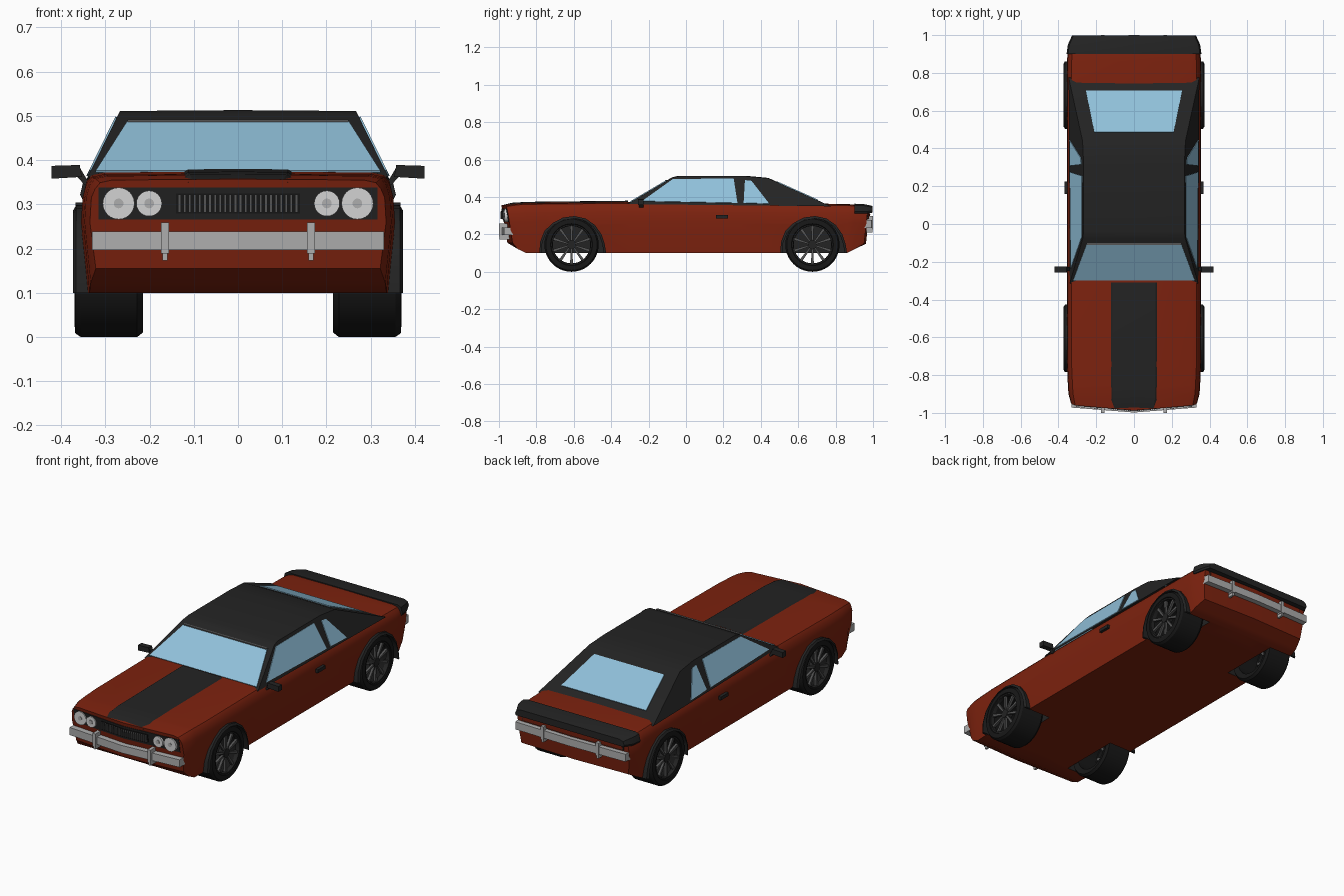
import bpy, bmesh, math
from mathutils import Vector

if "Cube" in bpy.data.objects:
    bpy.data.objects.remove(bpy.data.objects["Cube"])


def material(name, r, g, b):
    m = bpy.data.materials.new(name)
    m.diffuse_color = (r, g, b, 1)
    m.use_nodes = True
    m.node_tree.nodes["Principled BSDF"].inputs["Base Color"].default_value = m.diffuse_color
    return m


RED = material("rust red paint", 0.205, 0.016, 0.0045)
BLACK = material("satin black", 0.017, 0.017, 0.017)
TYRE = material("tyre rubber", 0.009, 0.009, 0.009)
GLASS = material("blue glass", 0.28, 0.53, 0.70)
CHROME = material("chrome", 0.42, 0.42, 0.42)
LAMP = material("lamp lens", 0.65, 0.65, 0.65)
STEEL = material("dark steel", 0.09, 0.09, 0.09)


def finish(name, bm, mats, mirror=True):
    bmesh.ops.recalc_face_normals(bm, faces=bm.faces)
    me = bpy.data.meshes.new(name)
    bm.to_mesh(me)
    bm.free()
    ob = bpy.data.objects.new(name, me)
    bpy.context.collection.objects.link(ob)
    for m in mats:
        me.materials.append(m)
    if mirror:
        mod = ob.modifiers.new("mirror", 'MIRROR')
        mod.merge_threshold = 0.0005
    return ob


def loft(name, rings, mats, wrap=False, loop=False, caps=False, mirror=True):
    """Skin between rings; wrap closes each ring, loop joins last ring to first."""
    bm = bmesh.new()
    vs = [[bm.verts.new(p) for p in r] for r in rings]
    n, k = len(rings), len(rings[0])
    for i in range(n if loop else n - 1):
        a, b = vs[i], vs[(i + 1) % n]
        for j in range(k if wrap else k - 1):
            bm.faces.new((a[j], a[(j + 1) % k], b[(j + 1) % k], b[j]))
    if caps:
        bm.faces.new(vs[0])
        bm.faces.new(vs[-1])
    return finish(name, bm, mats, mirror)


def prism(name, pts, vec, mat, mirror=True):
    v = Vector(vec)
    return loft(name, [pts, [Vector(p) + v for p in pts]], [mat], True, False, True, mirror)


def box(name, x0, x1, y0, y1, z0, z1, mat, mirror=True):
    return prism(name, [(x0, y0, z0), (x1, y0, z0), (x1, y1, z0), (x0, y1, z0)],
                 (0, 0, z1 - z0), mat, mirror)


def nose_y(x, z):
    return -0.955 - 0.16 * (z - 0.155) + 0.085 * abs(x)


def tail_y(x, z):
    return 0.962 + 0.11 * (z - 0.15) - 0.03 * abs(x)


# Body shell, lofted half sections
def section(y, w, zb, zt, f=None):
    pts = [(0, zb), (w * .96, zb), (w, .26), (w * .99, .315), (w * .965, zt - .022),
           (w * .93, zt - .008), (w * .85, zt - .002), (0, zt)]
    return [(x, f(x, z) if f else y, z) for x, z in pts]


body = loft("body_shell", [
    section(0, .335, .155, .357, nose_y), section(-.90, .347, .122, .366),
    section(-.855, .350, .10, .368), section(-.75, .355, .10, .370),
    section(-.30, .355, .10, .374), section(.27, .355, .10, .368),
    section(.75, .355, .10, .364), section(.86, .355, .10, .362),
    section(.90, .352, .12, .360), section(0, .335, .15, .350, tail_y)],
    [RED, BLACK], caps=True)

# Wheel wells cut from the body, flares and wheels
ARCH = [(-.172, .10), (-.168, .16), (-.145, .218), (-.10, .262), (-.045, .290), (.015, .298),
        (.075, .285), (.125, .250), (.160, .200), (.177, .150), (.185, .10)]
WHEELS = {"front": -.612, "rear": .676}
R = .145

for end, cy in WHEELS.items():
    s = .95
    outline = [(.205, cy + a * s, .10 + (z - .10) * s) for a, z in ARCH]
    outline = [(.205, cy - .172 * s, 0)] + outline + [(.205, cy + .185 * s, 0)]
    cutter = prism("well_cutter", outline, (.3, 0, 0), RED)
    cutter.data.materials.append(BLACK)
    for p in cutter.data.polygons:
        p.material_index = 1
    cutter.hide_render = True
    mod = body.modifiers.new("well", 'BOOLEAN')
    mod.operation = 'DIFFERENCE'
    mod.solver = 'EXACT'
    mod.object = cutter
bpy.context.view_layer.objects.active = body
for mod in list(body.modifiers):
    bpy.ops.object.modifier_apply(modifier=mod.name)
for ob in [o for o in bpy.data.objects if o.name.startswith("well_cutter")]:
    bpy.data.objects.remove(ob)

for end, cy in WHEELS.items():
    rings = []
    for a, z in ARCH:
        lip = (cy + a * .93, .10 + (z - .10) * .94)
        rings.append([(.335, cy + a, z), (.366, cy + a, z), (.373, *lip), (.335, *lip)])
    loft(end + "_fender_flare", rings, [BLACK], True, False, True)

    def around(r, x, t):
        return (x, cy + r * math.cos(t), R + r * math.sin(t))

    prof = [(.106, .225), (.135, .215), (R, .228), (R, .356), (.137, .368), (.112, .370), (.106, .360)]
    loft(end + "_tyre", [[around(r, x, math.tau * i / 40) for r, x in prof] for i in range(40)],
         [TYRE], True, True)
    # Rim hoop, hub and ten spokes
    hoop = [(.109, .345), (.109, .366), (.102, .366), (.100, .345)]
    loft(end + "_rim", [[around(r, x, math.tau * i / 40) for r, x in hoop] for i in range(40)],
         [BLACK], True, True)
    prism(end + "_hub", [around(.024, .325, math.tau * i / 16) for i in range(16)],
          (.036, 0, 0), BLACK)
    for i in range(10):
        t = math.tau * (i + .5) / 10
        prism(end + "_spoke", [around(.020, .345, t - .20), around(.104, .345, t - .075),
                               around(.104, .345, t + .075), around(.020, .345, t + .20)],
              (.013, 0, 0), STEEL)


# Cabin with black roof
def side_x(z):
    return .336 - (z - .37) * .49


outline = [(-.315, .362), (-.075, .503), (-.04, .511), (.32, .511), (.44, .500), (.775, .350)]
bm = bmesh.new()
edge = [bm.verts.new((side_x(z), y, z)) for y, z in outline]
mid = [bm.verts.new((0, y, z + (.002 if 0 < i < 5 else 0))) for i, (y, z) in enumerate(outline)]
bm.faces.new(edge)
for i in range(5):
    bm.faces.new((edge[i], edge[i + 1], mid[i + 1], mid[i]))
finish("cabin", bm, [BLACK])


# Windows as thin plates on the cabin faces
def side_plate(name, pts):
    prism(name, [(side_x(z) - .002, y, z) for y, z in pts], (.005, 0, .0025), GLASS)


side_plate("door_window", [(-.235, .376), (-.07, .494), (.255, .496), (.275, .366)])
side_plate("quarter_window", [(.308, .366), (.315, .488), (.35, .484), (.445, .362)])


def slope_z(y, a, b):
    return a[1] + (b[1] - a[1]) * (y - a[0]) / (b[0] - a[0])


def slope_plate(name, y0, x0, y1, x1, a, b, out):
    pts = [(-x0, y0, slope_z(y0, a, b)), (x0, y0, slope_z(y0, a, b)),
           (x1, y1, slope_z(y1, a, b)), (-x1, y1, slope_z(y1, a, b))]
    prism(name, pts, out, GLASS, False)


slope_plate("windshield", -.298, .322, -.105, .25, outline[0], outline[1], (0, -.002, .004))
slope_plate("rear_window", .485, .21, .705, .255, outline[4], outline[5], (0, .002, .004))
box("windshield_trim", 0, .25, -.112, -.100, .486, .492, STEEL)

# Hood stripe, slightly raised
stripe = [(-.978, .115, .354), (-.93, .122, .366), (-.85, .125, .371), (-.31, .125, .377)]
loft("hood_stripe", [[(0, y, z + .003), (w - .012, y, z + .002), (w, y, z - .006)]
                     for y, w, z in stripe], [BLACK], caps=False)

# Rear spoiler wrapping the tail
loft("rear_spoiler", [
    [(0, y, z0), (w - .005, y, z0), (w, y, z0 + .01), (w - .008, y, z1 - .008), (w - .03, y, z1), (0, y, z1)]
    for y, w, z0, z1 in [(.90, .357, .312, .364), (.95, .350, .311, .362), (.998, .328, .316, .352)]],
    [BLACK], caps=True)


# Front and rear fascia plates
def fascia(name, f, w, z0, z1, depth, mat, x0=0):
    prism(name, [(x, f(x, z), z) for x, z in [(x0, z0), (w, z0), (w, z1), (x0, z1)]],
          (0, depth, 0), mat)


fascia("grille_panel", nose_y, .316, .266, .338, -.003, BLACK)
fascia("grille_frame", nose_y, .140, .279, .325, -.006, TYRE)
for i in range(12):
    x = .0058 + i * .0115
    y = nose_y(x, .302)
    box("grille_bar", x - .003, x + .003, y - .013, y + .01, .282, .322, STEEL)
fascia("tail_panel_border", tail_y, .305, .281, .312, .003, BLACK)
fascia("tail_panel", tail_y, .300, .285, .309, .006, RED)

# Twin round headlights
for x, r in [(.27, .036), (.201, .029)]:
    y = nose_y(x, .302)
    for part, rad, front, mat in [("headlight", r, .014, LAMP), ("headlight_bulb", .011, .017, CHROME)]:
        prism(part, [(x + rad * math.cos(math.tau * i / 24), y + .01,
                      .302 + rad * math.sin(math.tau * i / 24)) for i in range(24)],
              (0, -front - .01, 0), mat)

# Bumpers with small guards
prism("front_bumper", [(0, -.998, .197), (.33, -.972, .197), (.33, -.925, .197), (0, -.95, .197)],
      (0, 0, .041), CHROME)
prism("rear_bumper", [(0, 1.0, .235), (.33, .992, .235), (.335, .955, .235), (0, .96, .235)],
      (0, 0, .041), CHROME)
for end, y0, y1, z in [("front", -1.0, -.94, .217), ("rear", .955, 1.0, .255)]:
    box(end + "_bumper_guard", .156, .174, y0, y1, z - .028, z + .042, CHROME)
    box(end + "_bumper_guard_foot", .159, .171, y0 + .004, y1 - .004, z - .044, z - .02, CHROME)

# Door mirrors and handles
prism("mirror_arm", [(.335, -.25, .345), (.348, -.25, .345), (.372, -.25, .372), (.356, -.25, .380)],
      (0, .022, 0), BLACK)
prism("mirror_head", [(.353, -.256, .362), (.422, -.256, .358), (.422, -.256, .387), (.358, -.256, .389)],
      (0, .03, 0), BLACK)
box("door_handle", .345, .368, .16, .225, .286, .304, BLACK)

# Smooth shading with sharp edges kept
for ob in bpy.data.objects:
    ob.select_set(ob.type == 'MESH')
bpy.ops.object.shade_smooth_by_angle(angle=math.radians(30))
